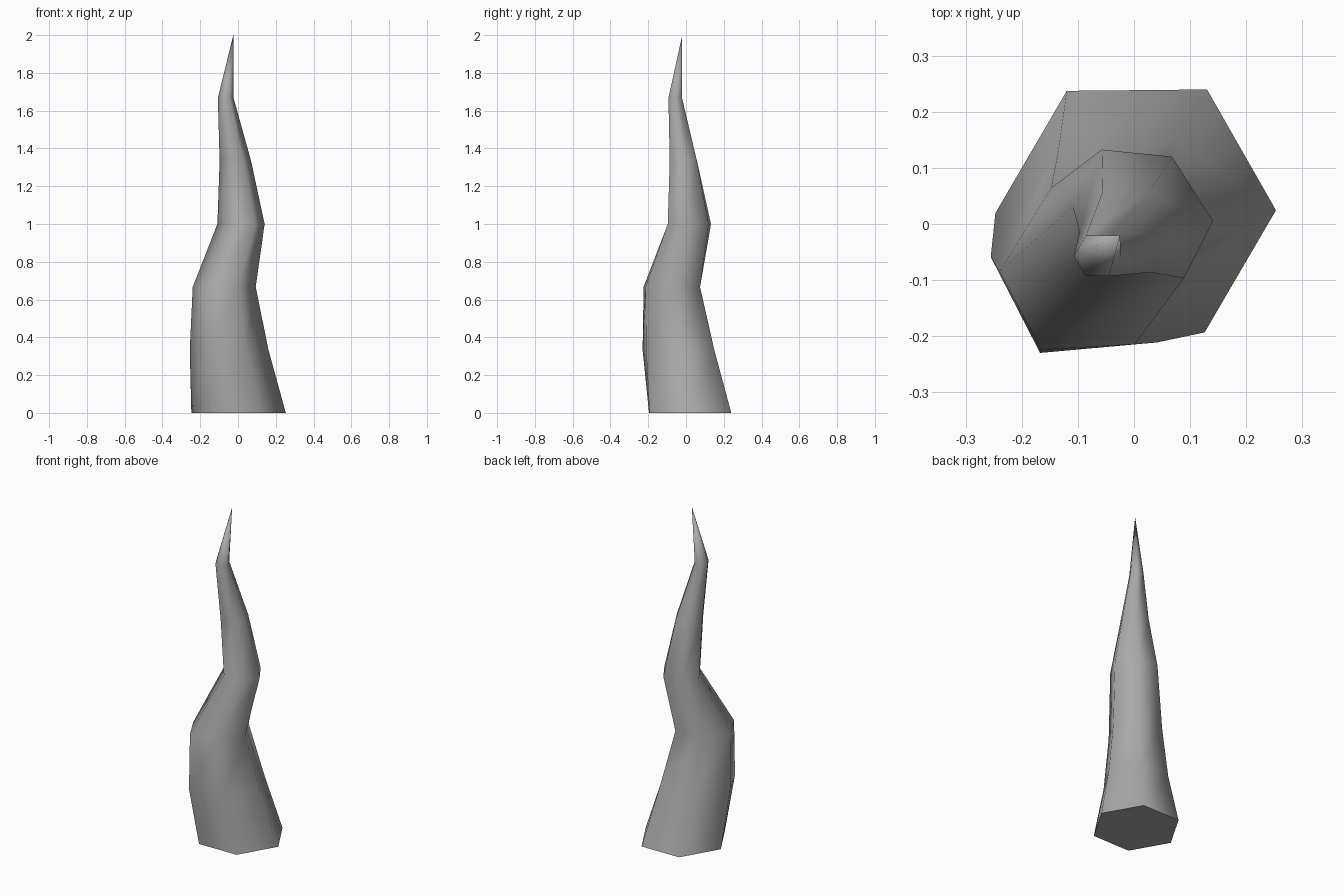
import bpy
import bmesh
from math import cos, sin, pi

cube = bpy.data.objects.get("Cube")
if cube:
    bpy.data.objects.remove(cube, do_unlink=True)

SIDES = 6
HEIGHT = 2.0
BASE_RADIUS = 0.25

# Spine of the horn: centre x, centre y, diagonal skew of each ring
spine = [
    (0.003, 0.022, 0.01),
    (-0.047, -0.04, 0.09),
    (-0.073, -0.075, 0.06),
    (0.016, 0.018, -0.1),
    (-0.014, -0.014, 0.0),
    (-0.065, -0.057, 0.0),
]
tip_xy = (-0.025, -0.02)


def add_ring(bm, index):
    """One six-sided ring, shrinking evenly towards the tip."""
    cx, cy, skew = spine[index]
    t = index / len(spine)
    radius = BASE_RADIUS * (1 - t)
    ring = []
    for i in range(SIDES):
        a = 2 * pi * i / SIDES
        x, y = radius * cos(a), radius * sin(a)
        ring.append(bm.verts.new((cx + x + skew * y, cy + y + skew * x, HEIGHT * t)))
    return ring


# Twisting tapered body
bm = bmesh.new()
rings = [add_ring(bm, i) for i in range(len(spine))]
tip = bm.verts.new((*tip_xy, HEIGHT))
for i in range(SIDES):
    j = (i + 1) % SIDES
    for low, high in zip(rings, rings[1:]):
        bm.faces.new((low[i], low[j], high[j], high[i]))
    bm.faces.new((rings[-1][i], rings[-1][j], tip))
for face in bm.faces:
    face.smooth = True

# Flat base with a crisp rim
base = bm.faces.new(rings[0][::-1])
for edge in base.edges:
    edge.smooth = False

mesh = bpy.data.meshes.new("horn")
bm.to_mesh(mesh)
bm.free()

# Plain grey material
grey = bpy.data.materials.new("plain grey")
grey.use_nodes = True
colour = (0.4, 0.4, 0.4, 1)
grey.diffuse_color = colour
grey.node_tree.nodes["Principled BSDF"].inputs["Base Color"].default_value = colour
mesh.materials.append(grey)

horn = bpy.data.objects.new("horn", mesh)
bpy.context.scene.collection.objects.link(horn)
